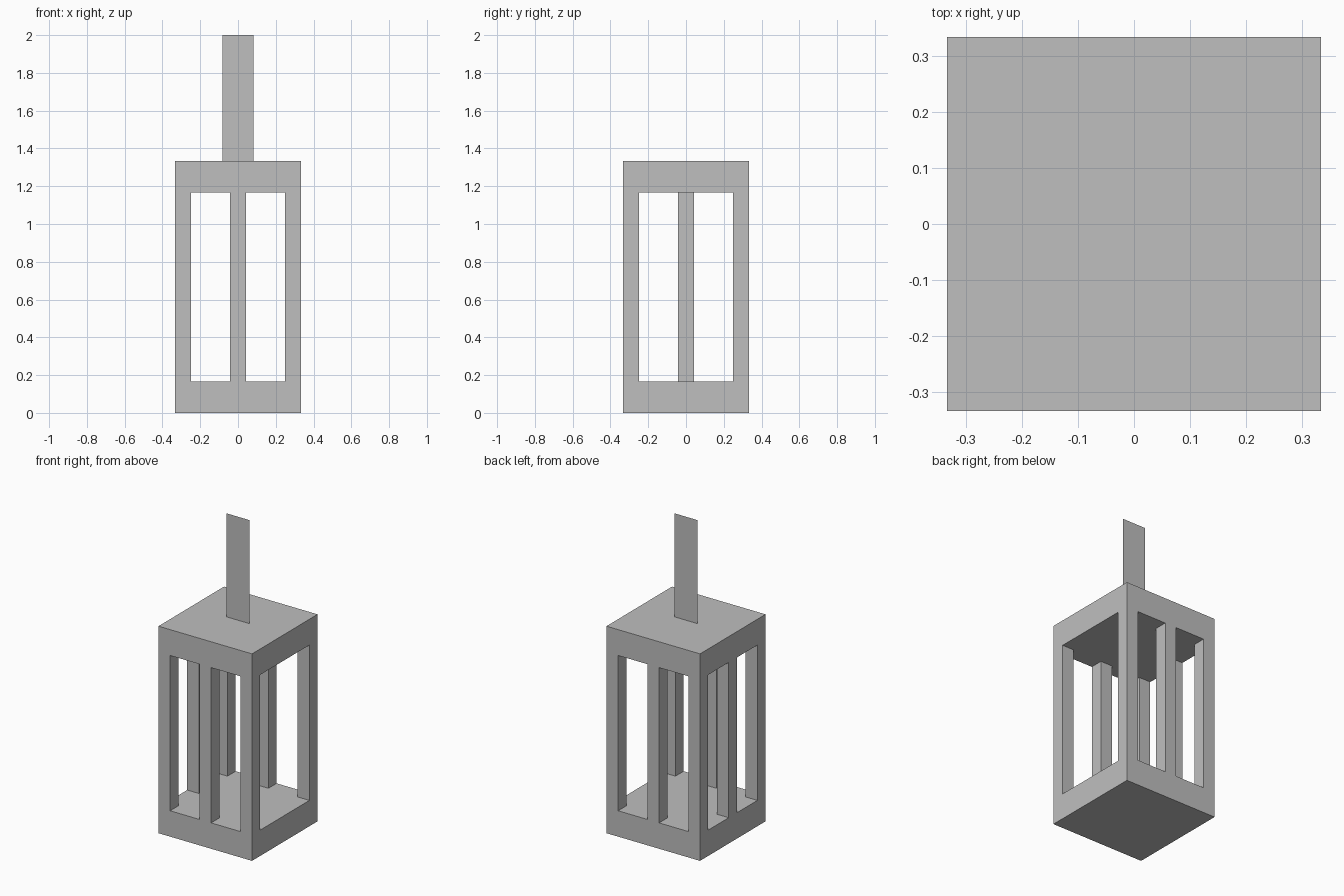
import bpy
import bmesh
from mathutils import Vector

cube = bpy.data.objects.get("Cube")
if cube:
    bpy.data.objects.remove(cube, do_unlink=True)

HALF = 1 / 3      # half width of the body
INNER = 0.25      # inner face of the posts
BAR = 1 / 24      # half width of the middle bars
PLAN = [-HALF, -INNER, -BAR, BAR, INNER, HALF]
LEVELS = [0, 1 / 6, 7 / 6, 4 / 3]

grey = bpy.data.materials.new("light_grey")
grey.use_nodes = True
colour = (0.52, 0.52, 0.52, 1)
grey.diffuse_color = colour
grey.node_tree.nodes["Principled BSDF"].inputs["Base Color"].default_value = colour


def finish(bm, name):
    mesh = bpy.data.meshes.new(name)
    bm.to_mesh(mesh)
    bm.free()
    mesh.materials.append(grey)
    obj = bpy.data.objects.new(name, mesh)
    bpy.context.collection.objects.link(obj)
    return obj


def is_solid(cell):
    """Base and roof are full; between them stand posts and bars."""
    i, j, k = cell
    if not (0 <= i < 5 and 0 <= j < 5 and 0 <= k < 3):
        return False
    if k != 1:
        return True
    front_or_back = j in (0, 4) and i in (0, 2, 4)
    right_bar = i == 0 and j == 2   # the opposite side is an open doorway
    return front_or_back or right_bar


# Lantern body: one closed skin around the base, posts, bars and roof
bm = bmesh.new()
axes = (PLAN, PLAN, LEVELS)
for cell in [(i, j, k) for i in range(5) for j in range(5) for k in range(3)]:
    if not is_solid(cell):
        continue
    for axis in range(3):
        u, v = (axis + 1) % 3, (axis + 2) % 3
        for side in (0, 1):
            neighbour = list(cell)
            neighbour[axis] += 2 * side - 1
            if is_solid(neighbour):
                continue
            corners = []
            for du, dv in ((0, 0), (1, 0), (1, 1), (0, 1)):
                p = Vector()
                p[axis] = axes[axis][cell[axis] + side]
                p[u] = axes[u][cell[u] + du]
                p[v] = axes[v][cell[v] + dv]
                corners.append(bm.verts.new(p))
            bm.faces.new(corners if side else corners[::-1])
bmesh.ops.remove_doubles(bm, verts=bm.verts[:], dist=0.001)
bmesh.ops.dissolve_limit(bm, angle_limit=0.01, verts=bm.verts[:], edges=bm.edges[:])
finish(bm, "lantern_body")

# Hanging strap: a flat upright sheet on the roof
bm = bmesh.new()
w, low, high = HALF / 4, LEVELS[-1], 2
bm.faces.new([bm.verts.new((x, 0, z)) for x, z in
              ((-w, low), (w, low), (w, high), (-w, high))])
finish(bm, "hanging_strap")
